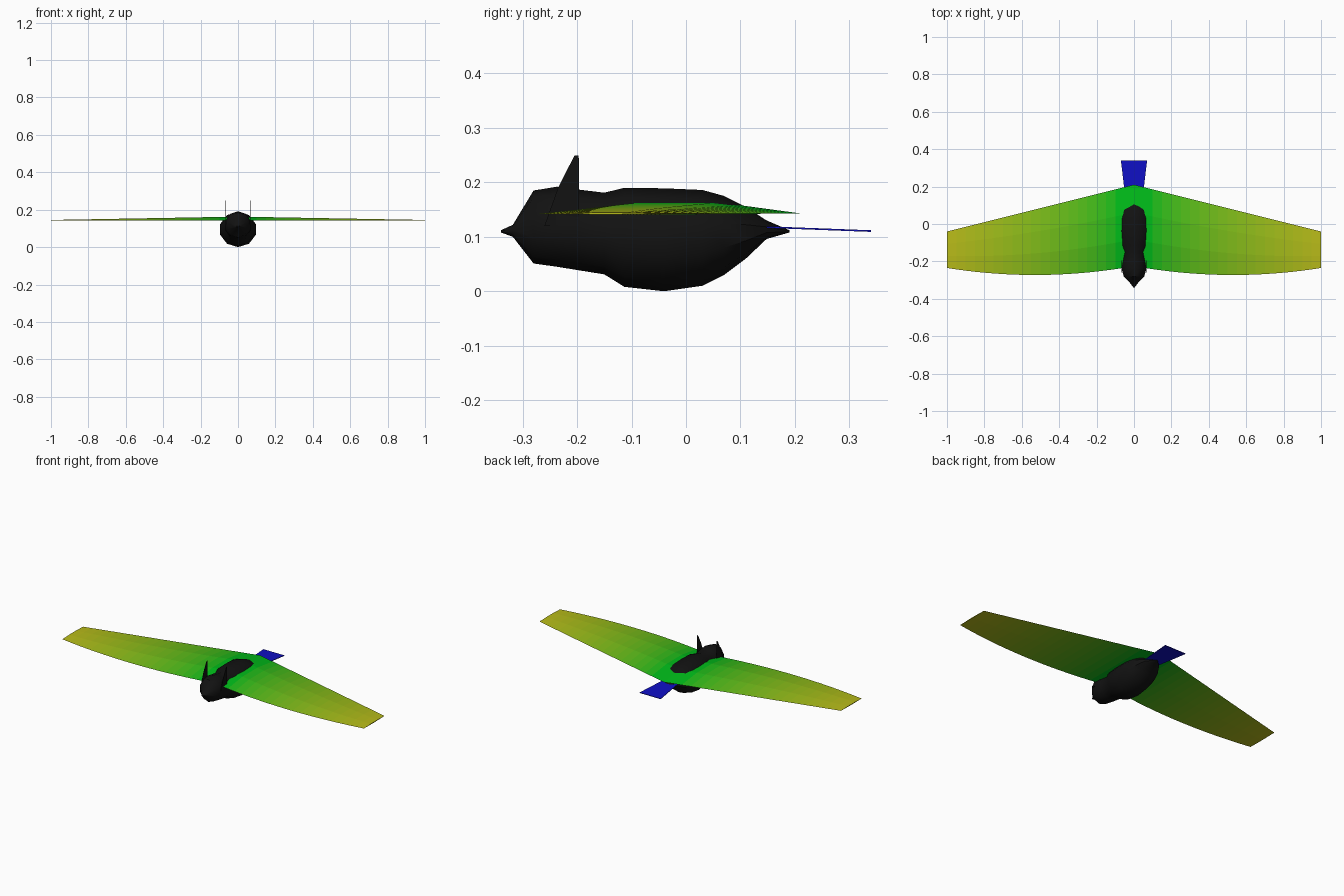
import bpy, math

if "Cube" in bpy.data.objects:
    bpy.data.objects.remove(bpy.data.objects["Cube"])

def material(name, rgb):
    m = bpy.data.materials.new(name)
    m.diffuse_color = (*rgb, 1)
    m.use_nodes = True
    m.node_tree.nodes["Principled BSDF"].inputs["Base Color"].default_value = m.diffuse_color
    return m

def make(name, verts, faces, mats):
    me = bpy.data.meshes.new(name)
    me.from_pydata(verts, [], faces)
    for m in mats:
        me.materials.append(m)
    ob = bpy.data.objects.new(name, me)
    bpy.context.collection.objects.link(ob)
    return ob

def loft(name, rings, mats):
    # Skin a list of equal-length closed rings and cap both ends
    n = len(rings[0])
    verts = [v for r in rings for v in r]
    faces = [(i*n + j, i*n + (j+1) % n, (i+1)*n + (j+1) % n, (i+1)*n + j)
             for i in range(len(rings)-1) for j in range(n)]
    faces += [tuple(range(n))[::-1], tuple(range(len(verts)-n, len(verts)))]
    return make(name, verts, faces, mats)

black = material("black", (0.006, 0.006, 0.006))
blue = material("blue", (0.005, 0.005, 0.55))

# Body: y, top, bottom, half width
stations = [(-.34, .112, .108, .003), (-.318, .122, .1, .02), (-.28, .185, .051, .058),
            (-.237, .192, .045, .07), (-.2, .187, .039, .07), (-.15, .181, .031, .068),
            (-.113, .19, .008, .09), (-.04, .189, .0, .1), (.03, .186, .01, .098),
            (.07, .175, .03, .09), (.11, .155, .06, .075), (.148, .13, .096, .05),
            (.19, .112, .108, .003)]
SIDES = 10
rings = []
for y, top, bot, w in stations:
    c, h = (top + bot)/2, (top - bot)/2
    rings.append([(w*math.sin(2*math.pi*k/SIDES), y, c + h*math.cos(2*math.pi*k/SIDES))
                  for k in range(SIDES)])
body = loft("body", rings, [black])
bpy.context.view_layer.objects.active = body
body.select_set(True)
bpy.ops.object.shade_smooth_by_angle(angle=math.radians(40))

# Ears: thin upright blades on both sides of the head
for side, label in ((1, "right"), (-1, "left")):
    prof = [(-.26, .12), (-.235, .19), (-.205, .249), (-.197, .249), (-.196, .12)]
    loft("ear_" + label,
         [[(side*.065 + d, y, z) for y, z in prof] for d in (-.001, .001)], [black])

# Wings: airfoil sections along the span, coloured green to yellow
N = 20
wing_mats = []
for i in range(N):
    t = max(0, ((i + .5)/N - .08)/.92)
    wing_mats.append(material("wing_%d" % i, (.5*t**1.15, .5, .01)))
for side, label in ((1, "right"), (-1, "left")):
    sections = []
    for i in range(N + 1):
        x = i/N
        front = -.225 - .18*x + .17*x*x
        back = .21 - .25*x
        chord = back - front
        rise = .018*(1 - x) + .003
        sections.append([(side*x, front, .142), (side*x, front + .33*chord, .142 + rise),
                         (side*x, front + .66*chord, .142 + rise),
                         (side*x, back, .143), (side*x, front + .5*chord, .141)])
    wing = loft("wing_" + label, sections, wing_mats)
    if side > 0:
        wing.data.flip_normals()
    for p in wing.data.polygons:
        p.material_index = min(N - 1, int(abs(p.center.x)*N))

# Tail: thin fan
outline = [(-.045, .13, .117), (.045, .13, .117), (.07, .34, .109), (-.07, .34, .109)]
loft("tail", [[(x, y, z + d) for x, y, z in outline] for d in (0, .003)], [blue])

# Consistent outward normals
import bmesh
for ob in bpy.data.objects:
    bm = bmesh.new()
    bm.from_mesh(ob.data)
    bmesh.ops.recalc_face_normals(bm, faces=bm.faces)
    bm.to_mesh(ob.data)
    bm.free()
